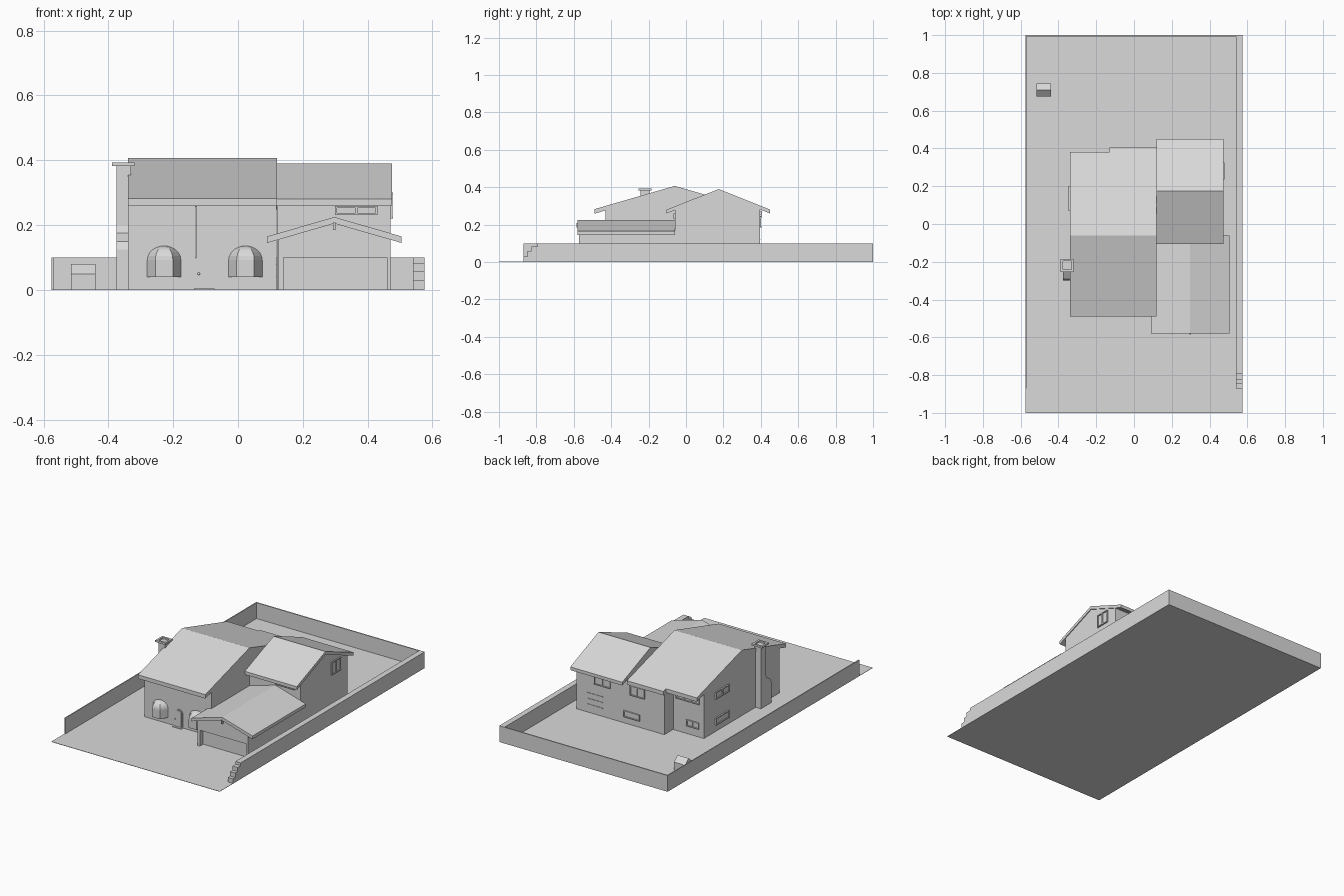
import bpy
import bmesh
import math
from mathutils import Vector

cube = bpy.data.objects.get("Cube")
if cube:
    bpy.data.objects.remove(cube)

GREY = (0.7, 0.7, 0.7, 1)
grey = bpy.data.materials.new("light_grey")
grey.use_nodes = True
grey.diffuse_color = GREY
grey.node_tree.nodes["Principled BSDF"].inputs["Base Color"].default_value = GREY


def finish(name, bm):
    bmesh.ops.recalc_face_normals(bm, faces=bm.faces)
    mesh = bpy.data.meshes.new(name)
    bm.to_mesh(mesh)
    bm.free()
    mesh.materials.append(grey)
    obj = bpy.data.objects.new(name, mesh)
    bpy.context.collection.objects.link(obj)
    return obj


def prism(name, profile, axis, a, b):
    """Extrude a (horizontal, z) profile along x or y from a to b."""
    def place(u, z, d):
        return (d, u, z) if axis == "x" else (u, d, z)
    bm = bmesh.new()
    face = bm.faces.new([bm.verts.new(place(u, z, a)) for u, z in profile])
    moved = bmesh.ops.extrude_face_region(bm, geom=[face])["geom"]
    shift = Vector(place(0, 0, b - a))
    for v in moved:
        if isinstance(v, bmesh.types.BMVert):
            v.co += shift
    # keep the starting cap so the solid is closed
    if not face.is_valid:
        bmesh.ops.holes_fill(bm, edges=bm.edges)
    return finish(name, bm)


def box(name, x, y, z):
    return prism(name, [(x[0], z[0]), (x[1], z[0]), (x[1], z[1]), (x[0], z[1])], "y", *y)


def gable_roof(name, left, ridge, right, thick, axis, a, b):
    top = [left, ridge, right]
    under = [(u, z - thick) for u, z in reversed(top)]
    prism(name, top + under, axis, a, b)


def window(name, axis, side, wall, u, z, w, h, panes):
    """Framed window on a wall plane; axis is the wall normal, side its sign."""
    def part(label, u0, u1, z0, z1, depth):
        d = sorted((wall - side * 0.002, wall + side * depth))
        if axis == "x":
            box(name + label, d, (u0, u1), (z0, z1))
        else:
            box(name + label, (u0, u1), d, (z0, z1))
    t = 0.006
    l, r, lo, hi = u - w / 2, u + w / 2, z - h / 2, z + h / 2
    part("_glass", l, r, lo, hi, 0.002)
    part("_sill", l, r, lo, lo + t, 0.008)
    part("_head", l, r, hi - t, hi, 0.008)
    for i in range(panes + 1):
        c = l + (w - t) * i / panes
        part(f"_bar_{i}", c, c + t, lo + t, hi - t, 0.007)


def arch(cx, half, base, spring, rise):
    curve = [(cx + half * math.cos(math.pi * i / 10), spring + rise * math.sin(math.pi * i / 10))
             for i in range(11)]
    return [(cx + half, base)] + curve + [(cx - half, base)]


def bay_window(name, cx, wall):
    """Faceted bay with a domed top."""
    bm = bmesh.new()
    rings = [(1, 0.04)]
    for i in range(6):
        angle = math.radians(16 * i)
        rings.append((math.cos(angle), 0.092 + 0.044 * math.sin(angle)))
    loops = []
    for s, z in rings:
        plan = [(-1, 0), (-0.52, -1), (0.52, -1), (1, 0)]
        loops.append([bm.verts.new((cx + 0.052 * s * px, wall + 0.045 * s * py, z))
                      for px, py in plan])
    for lower, upper in zip(loops, loops[1:]):
        for i in range(4):
            j = (i + 1) % 4
            bm.faces.new([lower[i], lower[j], upper[j], upper[i]])
    bm.faces.new(loops[0])
    bm.faces.new(loops[-1])
    finish(name, bm)


# Plot and boundary walls
box("ground", (-0.575, 0.575), (-1, 1), (0, 0.002))
box("right_boundary_wall", (-0.575, -0.569), (-0.87, 1), (0.001, 0.1))
box("back_boundary_wall", (-0.57, 0.56), (0.993, 1), (0.001, 0.1))
prism("left_boundary_wall", [(1, 0.001), (1, 0.1), (-0.795, 0.1), (-0.795, 0.083),
      (-0.825, 0.083), (-0.825, 0.058), (-0.848, 0.058), (-0.848, 0.03),
      (-0.87, 0.03), (-0.87, 0.001)], "x", 0.54, 0.575)

# Main house: two bays of different depth under one ridge
FRONT = -0.43
for name, x, back, eave in [("main_right", (-0.34, -0.13), 0.31, 0.38),
                            ("main_left", (-0.13, 0.12), 0.395, 0.405)]:
    def roof_z(y):
        return 0.407 - 0.289 * abs(y + 0.06)
    prism(name + "_walls", [(FRONT, 0.001), (back, 0.001), (back, roof_z(back) - 0.02),
          (-0.06, 0.387), (FRONT, roof_z(FRONT) - 0.02)], "x", x[0] + 0.001, x[1] - 0.0005)
    gable_roof(name + "_roof", (-0.49, roof_z(-0.49)), (-0.06, 0.407),
               (eave, roof_z(eave)), 0.024, "x", *x)

# Side wing
prism("wing_walls", [(-0.06, 0.001), (0.395, 0.001), (0.395, 0.285), (0.175, 0.37),
      (-0.06, 0.278)], "x", 0.12, 0.47)
gable_roof("wing_roof", (-0.105, 0.28), (0.175, 0.39), (0.45, 0.28), 0.02, "x", 0.12, 0.475)

# Garage with a recessed door
prism("garage_front", [(0.125, 0.001), (0.14, 0.001), (0.14, 0.1), (0.46, 0.1), (0.46, 0.001),
      (0.47, 0.001), (0.47, 0.157), (0.297, 0.207), (0.125, 0.157)], "y", -0.572, -0.54)
prism("garage_body", [(0.125, 0.001), (0.47, 0.001), (0.47, 0.157), (0.297, 0.207),
      (0.125, 0.157)], "y", -0.54, -0.06)
gable_roof("garage_roof", (0.09, 0.165), (0.297, 0.225), (0.505, 0.165), 0.02,
           "y", -0.58, -0.06)
box("garage_ridge_bracket", (0.293, 0.301), (-0.585, -0.57), (0.185, 0.208))

# Chimney with a one-sided shoulder and a hollow cap
prism("chimney_stack", [(-0.3, 0.001), (-0.195, 0.001), (-0.195, 0.384), (-0.242, 0.384),
      (-0.242, 0.2), (-0.25, 0.175), (-0.29, 0.15), (-0.3, 0.125)], "x", -0.375, -0.335)
box("chimney_neck", (-0.375, -0.33), (-0.242, -0.195), (0.355, 0.384))
for i, (x, y) in enumerate([((-0.388, -0.376), (-0.253, -0.185)),
                            ((-0.331, -0.319), (-0.253, -0.185)),
                            ((-0.376, -0.331), (-0.253, -0.241)),
                            ((-0.376, -0.331), (-0.197, -0.185))]):
    box(f"chimney_cap_{i}", x, y, (0.382, 0.393))

# Front door and bay windows
prism("door_frame", arch(-0.104, 0.028, 0.002, 0.093, 0.018), "y", FRONT - 0.004, FRONT + 0.002)
prism("door_panel", arch(-0.104, 0.023, 0.006, 0.091, 0.015), "y", FRONT - 0.008, FRONT)
box("door_step", (-0.135, -0.073), (-0.45, FRONT), (0.001, 0.005))
bpy.ops.mesh.primitive_uv_sphere_add(segments=12, ring_count=8, radius=0.004,
                                     location=(-0.121, FRONT - 0.011, 0.05))
knob = bpy.context.object
knob.name = "door_knob"
knob.data.materials.append(grey)
bpy.ops.object.shade_smooth_by_angle()
for side, cx in [("right", -0.228), ("left", 0.023)]:
    bay_window(f"{side}_bay_window", cx, FRONT)

# Framed windows
window("wing_front_window", "y", -1, -0.06, 0.365, 0.245, 0.13, 0.028, 2)
window("wing_side_window", "x", 1, 0.47, 0.28, 0.26, 0.09, 0.08, 2)
window("wing_back_upper_window", "y", 1, 0.395, 0.293, 0.215, 0.11, 0.055, 2)
window("back_upper_window", "y", 1, 0.395, 0.055, 0.215, 0.1, 0.06, 2)
window("back_lower_window", "y", 1, 0.395, 0.094, 0.06, 0.11, 0.04, 1)
window("rear_lower_window", "y", 1, 0.31, -0.264, 0.07, 0.085, 0.04, 2)
window("rear_upper_window", "y", 1, 0.31, -0.23, 0.225, 0.16, 0.045, 3)
window("side_upper_window", "x", -1, -0.34, 0.135, 0.225, 0.13, 0.045, 2)
window("side_lower_window", "x", -1, -0.34, 0.135, 0.065, 0.13, 0.045, 1)
for i in range(3):
    z = 0.05 + 0.035 * i
    box(f"back_vent_{i}", (0.29, 0.4), (0.393, 0.398), (z, z + 0.004))

# Kennel in the back garden
prism("kennel", [(0.675, 0.001), (0.745, 0.001), (0.745, 0.05), (0.71, 0.08), (0.675, 0.05)],
      "x", -0.515, -0.44)
